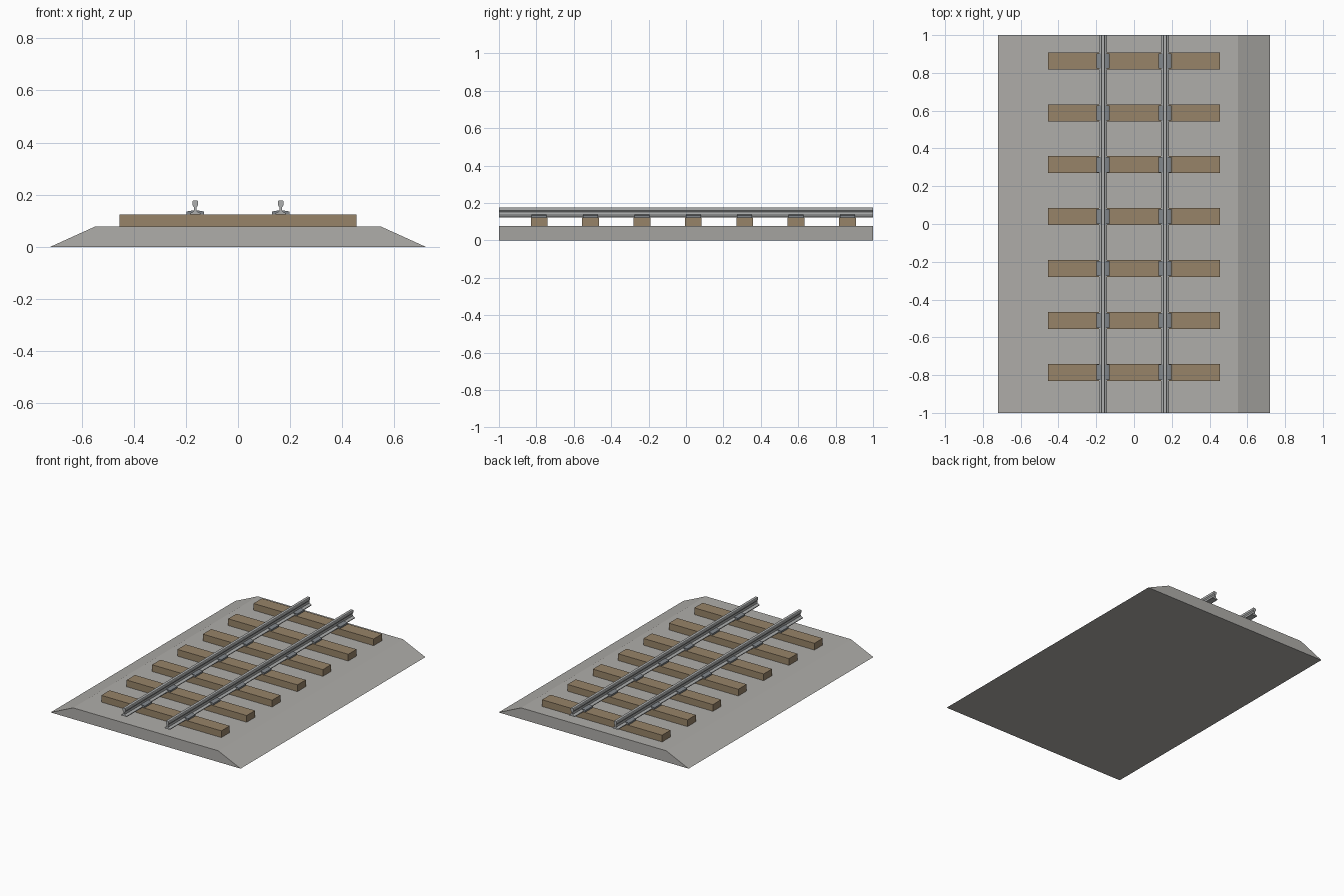
import bpy
import bmesh

cube = bpy.data.objects.get("Cube")
if cube:
    bpy.data.objects.remove(cube, do_unlink=True)


def material(name, rgb):
    mat = bpy.data.materials.new(name)
    mat.use_nodes = True
    mat.diffuse_color = (*rgb, 1)
    mat.node_tree.nodes["Principled BSDF"].inputs["Base Color"].default_value = (*rgb, 1)
    return mat


gravel = material("gravel grey", (0.43, 0.42, 0.40))
wood = material("sleeper brown", (0.31, 0.23, 0.14))
steel = material("rail steel", (0.42, 0.43, 0.43))
iron = material("chair iron", (0.22, 0.24, 0.26))


def extrude_profile(name, right_half, length, mat, x=0, y=0):
    """Mirror a half profile (x, z), bottom to top, and extrude it along y."""
    outline = right_half + [(-px, pz) for px, pz in reversed(right_half)]
    bm = bmesh.new()
    face = bm.faces.new([bm.verts.new((px, -length / 2, pz)) for px, pz in outline])
    ext = bmesh.ops.extrude_face_region(bm, geom=[face])
    moved = [v for v in ext["geom"] if isinstance(v, bmesh.types.BMVert)]
    bmesh.ops.translate(bm, verts=moved, vec=(0, length, 0))
    bmesh.ops.recalc_face_normals(bm, faces=bm.faces)
    mesh = bpy.data.meshes.new(name)
    bm.to_mesh(mesh)
    bm.free()
    mesh.materials.append(mat)
    obj = bpy.data.objects.new(name, mesh)
    obj.location = (x, y, 0)
    bpy.context.collection.objects.link(obj)
    return obj


# Ballast bed with sloping shoulders
extrude_profile("ballast_bed", [(0.72, 0), (0.55, 0.077)], 2, gravel)

# Rails: wide foot, thin web, flared head
rail_profile = [(0.021, 0.123), (0.021, 0.128), (0.006, 0.136), (0.005, 0.152),
                (0.011, 0.160), (0.011, 0.174), (0.009, 0.177)]
# Chairs: low plates clamping the rail foot
chair_profile = [(0.034, 0.123), (0.034, 0.134), (0.030, 0.136), (0.012, 0.139)]
sides = (("left", 0.164), ("right", -0.164))
for side, x in sides:
    extrude_profile(side + "_rail", rail_profile, 2, steel, x)

# Seven sleepers, each carrying two chairs
for i in range(7):
    y = -0.785 + i * 0.2747
    extrude_profile(f"sleeper_{i + 1}", [(0.455, 0.077), (0.455, 0.123)], 0.09, wood, y=y)
    for side, x in sides:
        extrude_profile(f"{side}_chair_{i + 1}", chair_profile, 0.08, iron, x, y)
